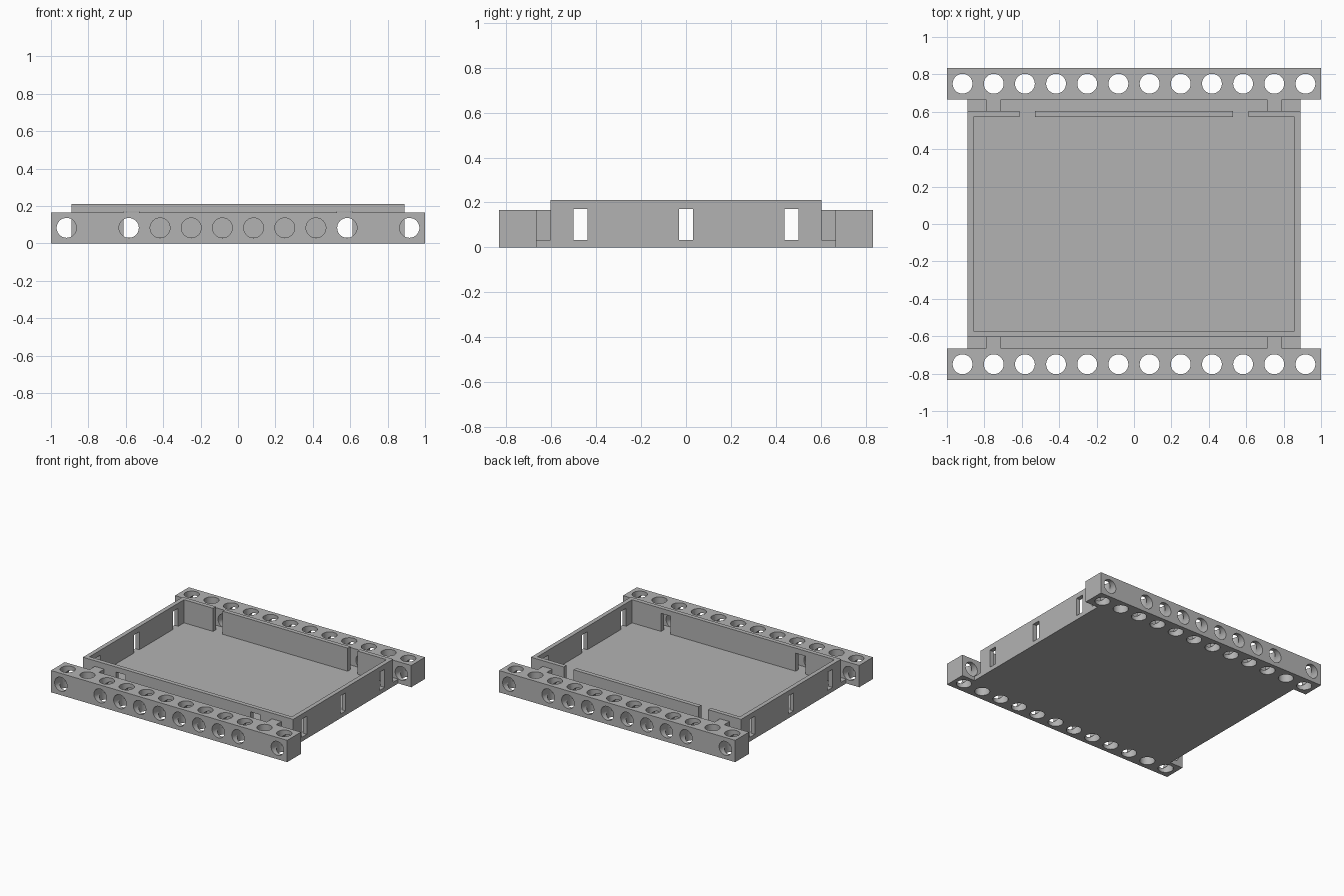
import bpy
import bmesh
import math
from mathutils import Matrix, Vector

default = bpy.data.objects.get("Cube")
if default:
    bpy.data.objects.remove(default, do_unlink=True)

PITCH = 1 / 6                 # hole spacing, also the beam width and height
HOLE_R = 0.053
FLOOR = 0.033                 # floor and wall thickness
TRAY_X, TRAY_Y, TRAY_Z = 0.89, 0.604, 0.21
BEAM_IN, BEAM_OUT = 4 * PITCH, 5 * PITCH
SLOT_TOP = 0.171

grey = bpy.data.materials.new("plain grey")
grey.use_nodes = True
COLOUR = (0.45, 0.45, 0.45, 1)
grey.diffuse_color = COLOUR
grey.node_tree.nodes["Principled BSDF"].inputs["Base Color"].default_value = COLOUR


def make_object(name, bm):
    bmesh.ops.recalc_face_normals(bm, faces=bm.faces)
    mesh = bpy.data.meshes.new(name)
    bm.to_mesh(mesh)
    bm.free()
    mesh.materials.append(grey)
    obj = bpy.data.objects.new(name, mesh)
    bpy.context.collection.objects.link(obj)
    return obj


def add_box(bm, low, high):
    low, high = Vector(low), Vector(high)
    matrix = Matrix.Translation((low + high) / 2) @ Matrix.Diagonal((*(high - low), 1))
    bmesh.ops.create_cube(bm, size=1, matrix=matrix)


def boxes(name, *spans):
    bm = bmesh.new()
    for low, high in spans:
        add_box(bm, low, high)
    return make_object(name, bm)


def drills(name, centres, axis):
    """Round cutters along y or z, one for each centre."""
    bm = bmesh.new()
    turn = Matrix.Rotation(math.pi / 2, 4, 'X') if axis == 'Y' else Matrix()
    for centre in centres:
        bmesh.ops.create_cone(bm, cap_ends=True, segments=40, radius1=HOLE_R,
                              radius2=HOLE_R, depth=0.3,
                              matrix=Matrix.Translation(centre) @ turn)
    return make_object(name, bm)


def combine(target, tool, operation):
    tool.hide_render = True
    mod = target.modifiers.new("shape", 'BOOLEAN')
    mod.operation, mod.solver, mod.object = operation, 'EXACT', tool
    bpy.ops.object.select_all(action='DESELECT')
    bpy.context.view_layer.objects.active = target
    target.select_set(True)
    bpy.ops.object.modifier_apply(modifier=mod.name)
    bpy.data.objects.remove(tool, do_unlink=True)


# Tray: floor plate reaching both beams, with a walled box on it
tray = boxes("tray", ((-TRAY_X, -BEAM_IN, 0), (TRAY_X, BEAM_IN, FLOOR)))
combine(tray, boxes("wall_block", ((-TRAY_X, -TRAY_Y, 0), (TRAY_X, TRAY_Y, TRAY_Z))), 'UNION')
ix, iy = TRAY_X - FLOOR, TRAY_Y - FLOOR
combine(tray, boxes("cavity", ((-ix, -iy, FLOOR), (ix, iy, 0.4))), 'DIFFERENCE')

# Slots through the side walls
combine(tray, boxes("side_slots", *[((-1, y - 0.031, FLOOR), (1, y + 0.031, SLOT_TOP))
                                    for y in (-0.47, 0, 0.47)]), 'DIFFERENCE')

# Closed slots in the front wall, open gaps in the back wall
for name, y, top in (("front_slots", -TRAY_Y, SLOT_TOP), ("back_gaps", TRAY_Y, 0.4)):
    combine(tray, boxes(name, *[((x - 0.041, y - 0.05, FLOOR), (x + 0.041, y + 0.05, top))
                                for x in (-0.57, 0.57)]), 'DIFFERENCE')

# Beams with two short tabs each, drilled from above and from the front
for name, side in (("front_beam", -1), ("back_beam", 1)):
    outline = [(-1, BEAM_OUT), (-1, BEAM_IN)]
    for x in (-0.75, 0.75):
        outline += [(x - 0.04, BEAM_IN), (x - 0.04, TRAY_Y),
                    (x + 0.04, TRAY_Y), (x + 0.04, BEAM_IN)]
    outline += [(1, BEAM_IN), (1, BEAM_OUT)]
    bm = bmesh.new()
    face = bm.faces.new([bm.verts.new((x, side * y, 0)) for x, y in outline])
    raised = bmesh.ops.extrude_face_region(bm, geom=[face])["geom"]
    bmesh.ops.translate(bm, vec=(0, 0, PITCH),
                        verts=[v for v in raised if isinstance(v, bmesh.types.BMVert)])
    beam = make_object(name, bm)

    y_mid = side * (BEAM_IN + BEAM_OUT) / 2
    centres = [Vector(((i - 5.5) * PITCH, y_mid, PITCH / 2)) for i in range(12)]
    combine(beam, drills("upright_drills", centres, 'Z'), 'DIFFERENCE')
    level = [c for i, c in enumerate(centres) if i not in (1, 10)]
    combine(beam, drills("level_drills", level, 'Y'), 'DIFFERENCE')
    bpy.ops.object.shade_smooth_by_angle(angle=math.radians(30))
